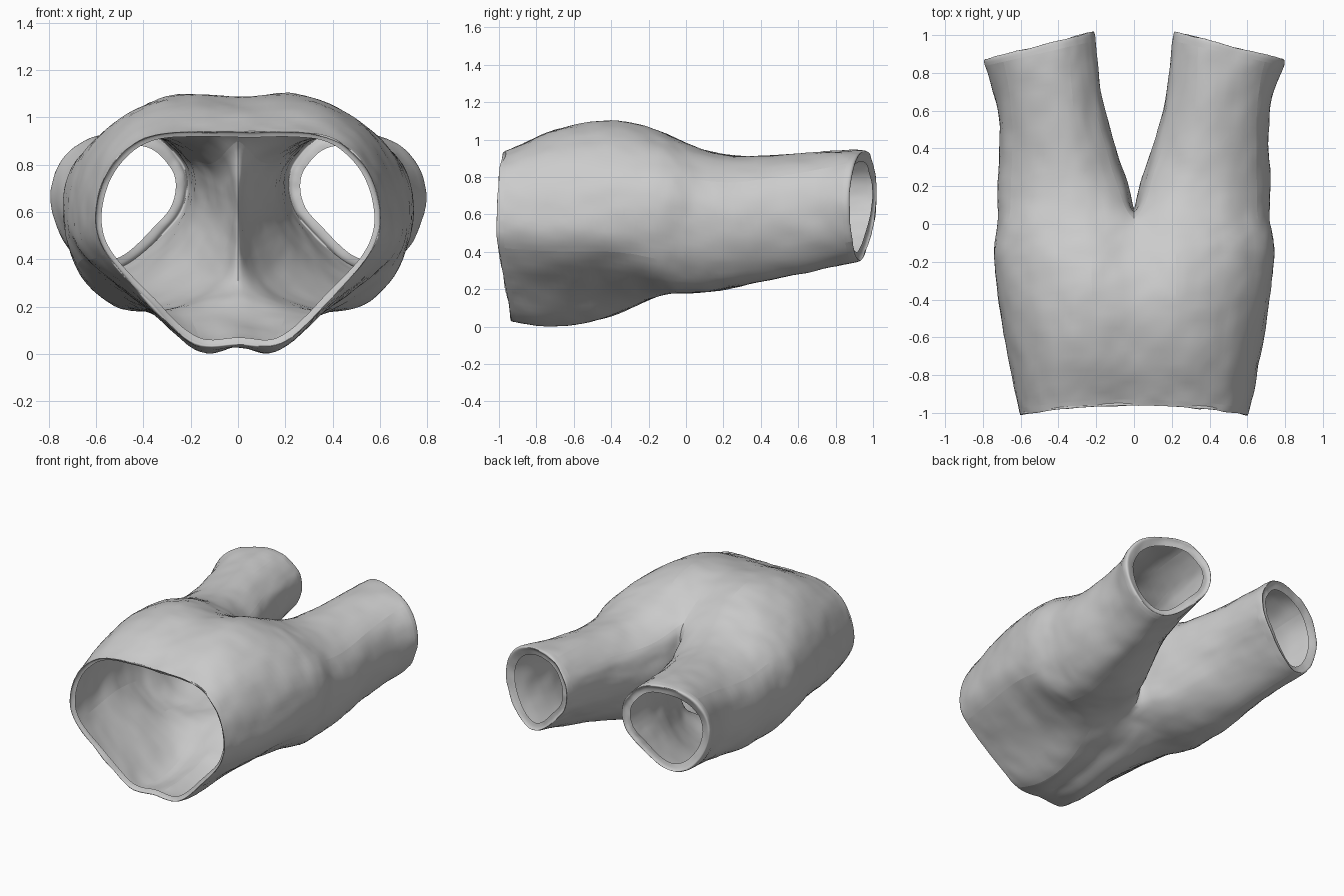
import bpy, bmesh
from mathutils import Vector

if "Cube" in bpy.data.objects:
    bpy.data.objects.remove(bpy.data.objects["Cube"])

# Half cross-sections (x, z): top centre, round the outside, to bottom centre
BODY = [
    (-1.0, [(0, .95), (.2, .95), (.4, .92), (.55, .79), (.61, .6), (.565, .42), (.38, .21), (.18, .035), (0, .035)]),
    (-.7, [(0, 1.04), (.2, 1.05), (.42, 1.0), (.6, .83), (.665, .6), (.62, .4), (.38, .19), (.15, .005), (0, .035)]),
    (-.4, [(0, 1.085), (.22, 1.1), (.46, 1.02), (.65, .84), (.715, .62), (.66, .4), (.4, .2), (.16, .06), (0, .08)]),
    (-.15, [(0, 1.01), (.22, 1.05), (.48, .98), (.68, .82), (.74, .62), (.68, .36), (.47, .2), (.2, .165), (0, .18)]),
    (.02, [(0, .9), (.2, .97), (.46, .94), (.66, .8), (.72, .6), (.66, .35), (.46, .18), (.18, .225), (0, .29)]),
]
# Crotch seam (y, z), bottom to top
SEAM = [(.065, .43), (.08, .59), (.07, .76)]
# Closed leg sections: same outer arc plus three inner-wall points
LEG = [
    (.25, [(.1, .81), (.25, .9), (.45, .9), (.65, .77), (.72, .58), (.66, .34), (.46, .21), (.2, .275), (.1, .38),
           (.06, .49), (.045, .6), (.06, .71)]),
    (.6, [(.2, .82), (.32, .91), (.47, .915), (.65, .82), (.72, .62), (.66, .4), (.5, .28), (.31, .38), (.22, .48),
          (.17, .57), (.155, .67), (.165, .75)]),
    (1.0, [(.25, .84), (.34, .92), (.5, .94), (.69, .87), (.79, .68), (.72, .45), (.55, .34), (.38, .43), (.29, .52),
           (.23, .6), (.205, .7), (.215, .78)]),
]


def station(y, x, z):
    """Waist and leg hems are not square to the y axis."""
    if y == -1.0:
        return -.955 - .045 * (x / .6) ** 2 + .03 * max(0, .4 - z) / .4
    if y == 1.0:
        return 1 - .23 * (x - .23)
    if y == .02 and x == 0:
        return .025 if z > .6 else 0
    return y


def inset(ring, centre, d, dy):
    """Copy of a ring moved towards its centre by d and along y by dy."""
    out = []
    for p in ring:
        r = Vector((centre[0] - p.x, 0, centre[1] - p.z)).normalized() * d
        out.append(p + r + Vector((0, dy, 0)))
    return out


rings = [[Vector((x, station(y, x, z), z)) for x, z in pts] for y, pts in BODY]
rings[-1] += [Vector((0, y, z)) for y, z in SEAM]
rings += [[Vector((x, station(y, x, z), z)) for x, z in pts] for y, pts in LEG]

# Rolled-in hems at the waist and leg ends
waist, cuff = rings[0], rings[-1]
wc, cc = (0, .5), (.48, .65)
rings[0] = inset(waist, wc, 0, .025)
rings = [inset(waist, wc, .035, .015), inset(waist, wc, .012, 0)] + rings
rings[-1] = inset(cuff, cc, 0, -.035)
rings += [inset(cuff, cc, .02, 0), inset(cuff, cc, .06, -.012)]
last_open = len(BODY) + 2 - 1

# Cage for both sides, sharing the centre line
bm = bmesh.new()
right = [[bm.verts.new(p) for p in r] for r in rings]
left = [[v if abs(v.co.x) < 1e-6 else bm.verts.new((-v.co.x, v.co.y, v.co.z)) for v in r] for r in right]
for side in (right, left):
    for i in range(len(side) - 1):
        a, b = side[i], side[i + 1]
        for j in range(12 if i >= last_open else 8):
            k = (j + 1) % 12
            f = (a[j], a[k], b[k], b[j])
            bm.faces.new(f if side is right else f[::-1])
bmesh.ops.recalc_face_normals(bm, faces=bm.faces)
mesh = bpy.data.meshes.new("shorts")
bm.to_mesh(mesh)
bm.free()
shorts = bpy.data.objects.new("shorts", mesh)
bpy.context.collection.objects.link(shorts)

sub = shorts.modifiers.new("smooth_surface", "SUBSURF")
sub.levels = sub.render_levels = 3

# Inflate the cage until the smooth surface passes through the sections
target = [v.co.copy() for v in mesh.vertices]
for _ in range(6):
    dg = bpy.context.evaluated_depsgraph_get()
    now = [v.co.copy() for v in shorts.evaluated_get(dg).data.vertices[:len(target)]]
    for v, t, n in zip(mesh.vertices, target, now):
        v.co += t - n
    mesh.update()
    shorts.update_tag()
    bpy.context.view_layer.update()

# Soft cloth wrinkles
tex = bpy.data.textures.new("wrinkles", "CLOUDS")
tex.noise_scale = .16
wr = shorts.modifiers.new("wrinkles", "DISPLACE")
wr.texture = tex
wr.strength = .018
wr.mid_level = .5

bpy.context.view_layer.objects.active = shorts
shorts.select_set(True)
bpy.ops.object.shade_smooth_by_angle(angle=.7)
